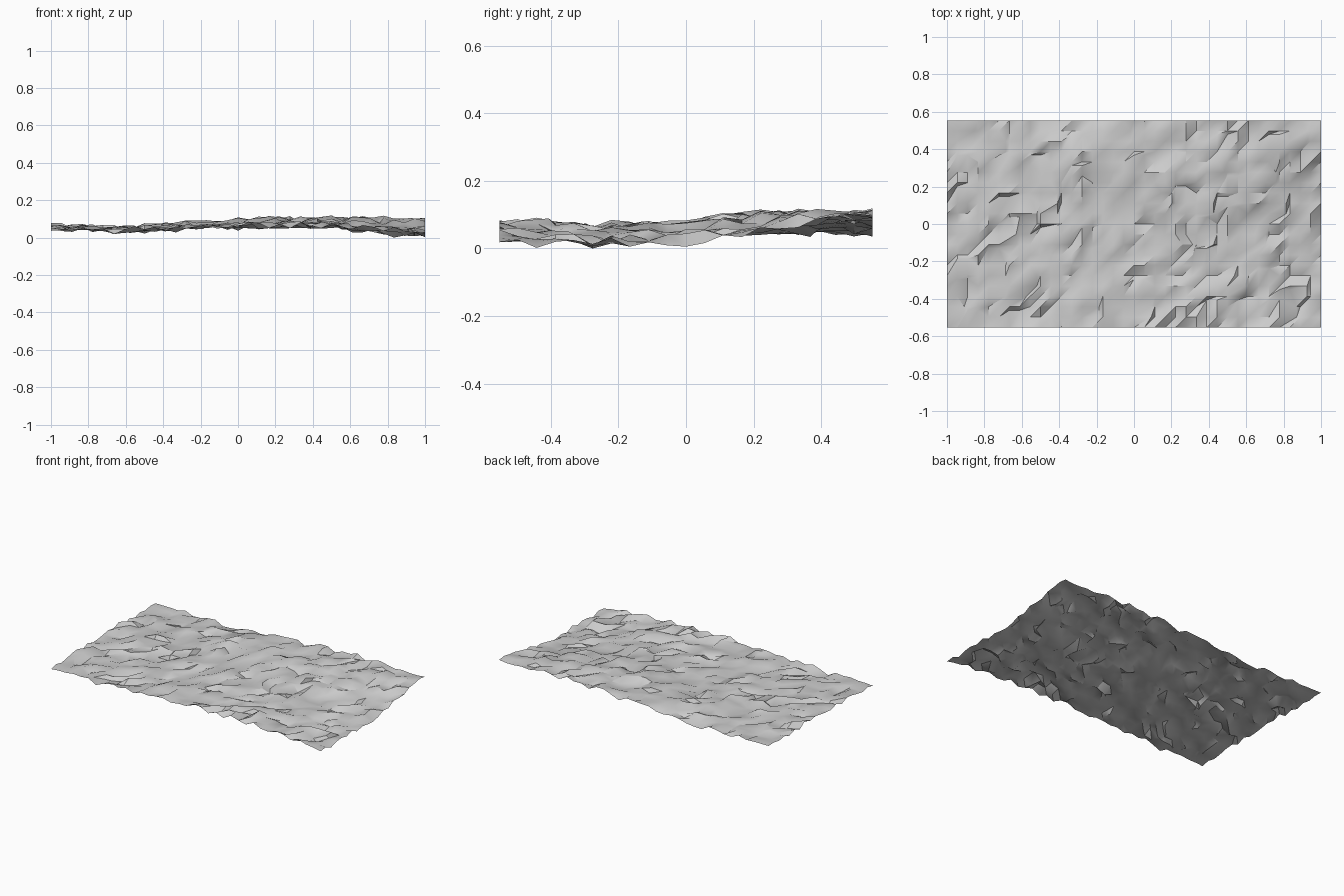
import bpy, bmesh, math, random
from mathutils import Vector, noise

cube = bpy.data.objects.get("Cube")
if cube:
    bpy.data.objects.remove(cube, do_unlink=True)

random.seed(5)
COLS, ROWS = 36, 20
LENGTH, WIDTH, TOP = 2.0, 1.106, 0.145

# Broad rise and fall of the ground, front row first, left to right
BROAD = [
    [0.044, 0.055, 0.075, 0.078, 0.030],
    [0.062, 0.052, 0.070, 0.070, 0.018],
    [0.065, 0.057, 0.080, 0.083, 0.028],
    [0.065, 0.065, 0.102, 0.114, 0.084],
    [0.060, 0.062, 0.096, 0.108, 0.112],
]


def broad_height(u, v):
    """Blend the broad heights at u, v in 0..1."""
    i, j = min(int(u * 4), 3), min(int(v * 4), 3)
    s, t = u * 4 - i, v * 4 - j
    low = BROAD[j][i] * (1 - s) + BROAD[j][i + 1] * s
    high = BROAD[j + 1][i] * (1 - s) + BROAD[j + 1][i + 1] * s
    return low * (1 - t) + high * t


def ground_height(u, v):
    """Broad height with bumps, which are gentler at the corners."""
    p = Vector((u * LENGTH, v * WIDTH, 0.37))
    bumps = 0.016 * noise.noise(p * 9) + random.uniform(-0.018, 0.018)
    corner = min(u, 1 - u) * LENGTH + min(v, 1 - v) * WIDTH
    bumps *= min(1, 0.3 + corner * 3)
    return min(max(broad_height(u, v) + bumps, 0), TOP)


# Rough ground sheet
bm = bmesh.new()
grid = []
for j in range(ROWS + 1):
    row = []
    for i in range(COLS + 1):
        u, v = i / COLS, j / ROWS
        row.append(bm.verts.new(((u - 0.5) * LENGTH, (v - 0.5) * WIDTH, ground_height(u, v))))
    grid.append(row)

# Short straight ledges, made by crowding pairs of points towards the next line
moved = set()
cell = LENGTH / COLS
for n in range(90):
    i, j = random.randrange(1, COLS - 1), random.randrange(1, ROWS - 1)
    along_x = n % 2 == 0
    pair = [(i, j), (i + 1, j) if along_x else (i, j + 1)]
    if moved.isdisjoint(pair):
        moved.update(pair)
        for a, b in pair:
            grid[b][a].co[1 if along_x else 0] += cell * 0.65

for j in range(ROWS):
    for i in range(COLS):
        a, b = grid[j][i], grid[j][i + 1]
        c, d = grid[j + 1][i + 1], grid[j + 1][i]
        bm.faces.new((a, b, c))
        bm.faces.new((a, c, d))

# Rest the lowest point on the floor
low = min(v.co.z for v in bm.verts)
bmesh.ops.translate(bm, verts=bm.verts, vec=(0, 0, -low))
bm.normal_update()

mesh = bpy.data.meshes.new("ground_sheet")
bm.to_mesh(mesh)
bm.free()
ground = bpy.data.objects.new("ground_sheet", mesh)
bpy.context.collection.objects.link(ground)

# Plain grey stone
grey = bpy.data.materials.new("stone_grey")
grey.use_nodes = True
colour = (0.6, 0.6, 0.6, 1.0)
grey.diffuse_color = colour
grey.node_tree.nodes["Principled BSDF"].inputs["Base Color"].default_value = colour
mesh.materials.append(grey)

bpy.ops.object.select_all(action="DESELECT")
ground.select_set(True)
bpy.context.view_layer.objects.active = ground
bpy.ops.object.shade_smooth_by_angle(angle=math.radians(35))
